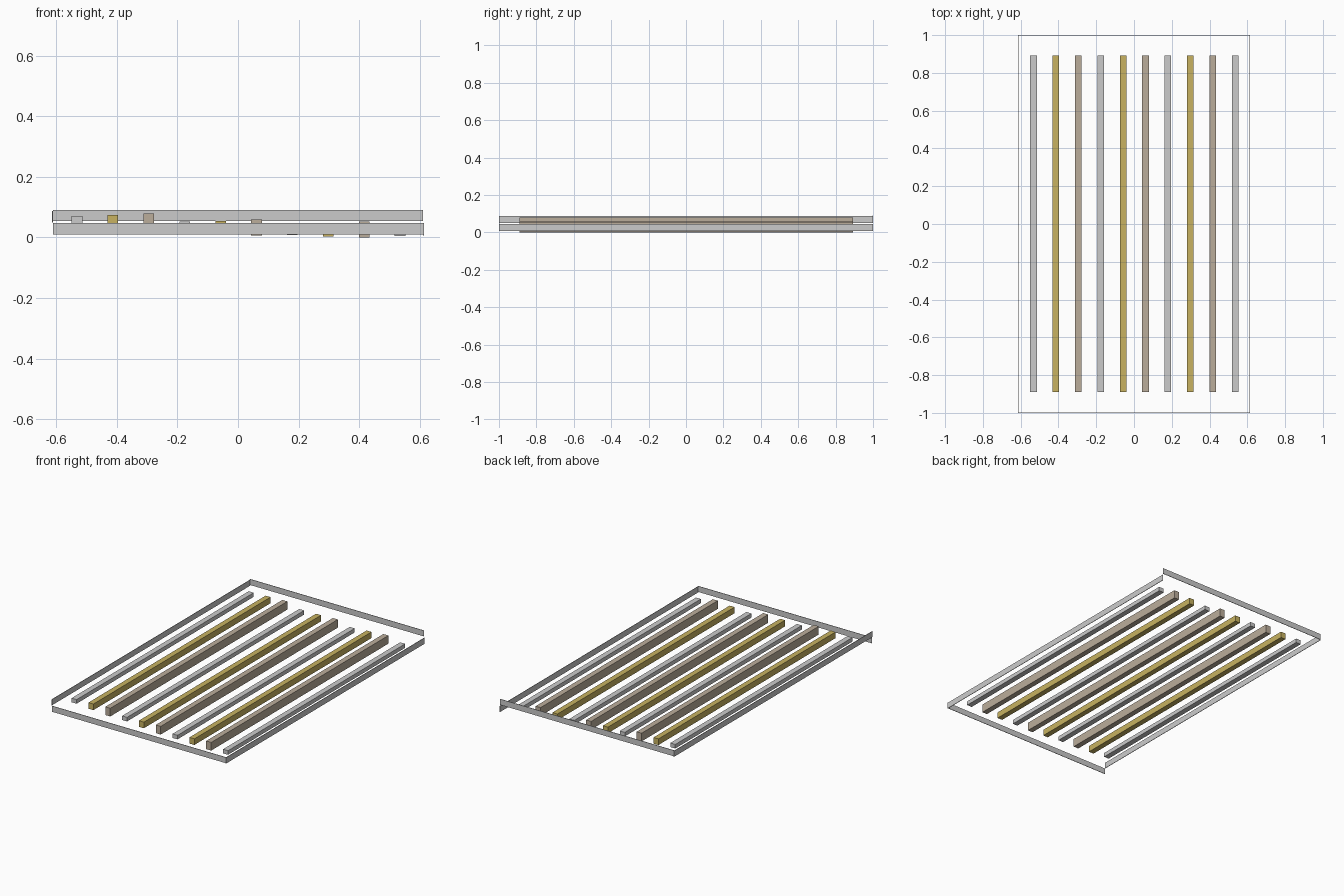
import bpy

if "Cube" in bpy.data.objects:
    bpy.data.objects.remove(bpy.data.objects["Cube"])


def material(name, rgb):
    m = bpy.data.materials.new(name)
    m.diffuse_color = (*rgb, 1)
    m.use_nodes = True
    m.node_tree.nodes["Principled BSDF"].inputs["Base Color"].default_value = m.diffuse_color
    return m


def box(name, x, y, z, mat=None):
    """Box spanning the given (min, max) ranges."""
    lo, hi = zip(x, y, z)
    bpy.ops.mesh.primitive_cube_add(size=1)
    ob = bpy.context.object
    ob.name = name
    ob.location = [(a + b) / 2 for a, b in zip(lo, hi)]
    ob.scale = [b - a for a, b in zip(lo, hi)]
    bpy.ops.object.transform_apply(location=True, scale=True)
    if mat:
        ob.data.materials.append(mat)
    return ob


gold = material("gold", (0.58, 0.45, 0.12))
tan = material("tan", (0.50, 0.42, 0.33))

# Thin border strips, each at its own height
W, L, T = 0.615, 1.0, 0.003
box("border_front", (-W + T, W), (-L, -L + T), (0.010, 0.047))
box("border_back", (-W + T, W - T), (L - T, L), (0.054, 0.091))
box("border_left", (-W, -W + T), (-L, L), (0.050, 0.087))
box("border_right", (W - T, W), (-L, L), (0.007, 0.045))

# Slats cycle through three kinds: plain, gold and tan, getting taller
kinds = [("plain_slat", 0.026, None), ("gold_slat", 0.039, gold), ("tan_slat", 0.052, tan)]
mid_heights = [0.058, 0.055, 0.053, 0.040, 0.035, 0.033, 0.021, 0.0235, 0.026, 0.018]
for i, z in enumerate(mid_heights):
    name, h, mat = kinds[i % 3]
    x = -0.532 + i * 0.1186
    box(name, (x - 0.0175, x + 0.0175), (-0.89, 0.893), (z - h / 2, z + h / 2), mat)
